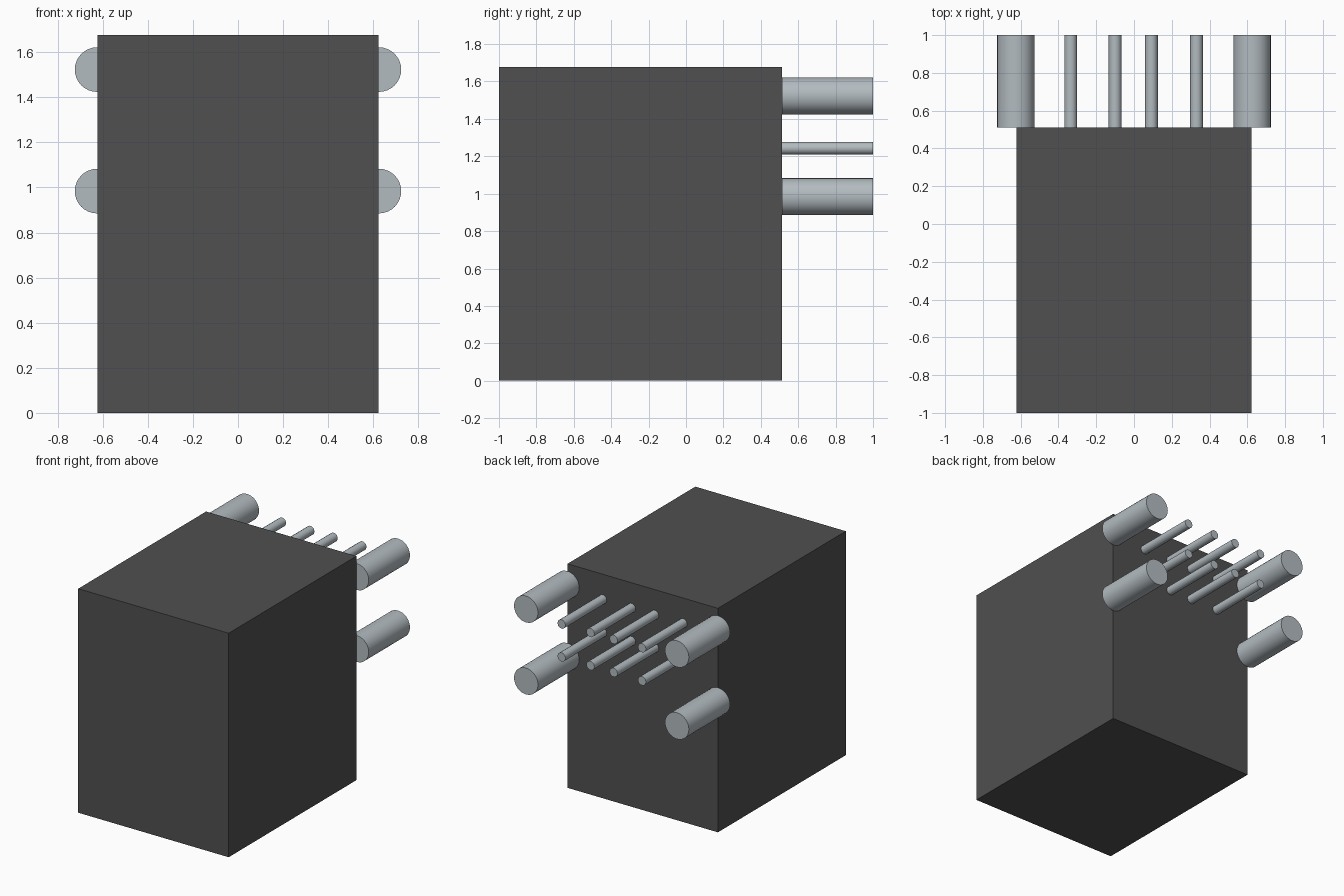
import bpy, bmesh, math
from mathutils import Matrix

cube = bpy.data.objects.get("Cube")
if cube:
    bpy.data.objects.remove(cube, do_unlink=True)

BACK, END = 0.512, 1.0  # back wall of the housing and tip of the pins


def material(name, rgb):
    m = bpy.data.materials.new(name)
    m.use_nodes = True
    m.diffuse_color = (*rgb, 1)
    m.node_tree.nodes["Principled BSDF"].inputs["Base Color"].default_value = (*rgb, 1)
    return m


def add_object(name, bm, mat):
    mesh = bpy.data.meshes.new(name)
    bm.to_mesh(mesh)
    bm.free()
    mesh.materials.append(mat)
    obj = bpy.data.objects.new(name, mesh)
    bpy.context.collection.objects.link(obj)
    return obj


def pin(name, x, z, radius, sides, mat):
    """Round pin running straight back from the housing."""
    bm = bmesh.new()
    place = (Matrix.Translation((x, (BACK + END) / 2, z))
             @ Matrix.Rotation(math.pi / 2, 4, 'X')
             @ Matrix.Rotation(math.pi / 2, 4, 'Z'))
    bmesh.ops.create_cone(bm, cap_ends=True, segments=sides, radius1=radius,
                          radius2=radius, depth=END - BACK, matrix=place)
    obj = add_object(name, bm, mat)
    bpy.ops.object.select_all(action='DESELECT')
    obj.select_set(True)
    bpy.context.view_layer.objects.active = obj
    bpy.ops.object.shade_smooth_by_angle(angle=math.radians(40))


dark = material("dark grey plastic", (0.08, 0.08, 0.08))
metal = material("pale steel", (0.45, 0.50, 0.53))

# Housing block
bm = bmesh.new()
size = (1.246, BACK + 1, 1.677)
bmesh.ops.create_cube(bm, size=1, matrix=Matrix.Translation((0, (BACK - 1) / 2, size[2] / 2))
                      @ Matrix.Diagonal((*size, 1)))
add_object("housing", bm, dark)

# Four thick corner pins, half overlapping the housing sides
for level, z in (("upper", 1.523), ("lower", 0.984)):
    for side, x in (("left", 0.625), ("right", -0.625)):
        pin(f"{level}_{side}_post", x, z, 0.099, 32, metal)

# Two rows of four thin contact pins
for level, z in (("upper", 1.49), ("lower", 1.243)):
    for i, x in enumerate((-0.335, -0.1, 0.092, 0.331), 1):
        pin(f"{level}_contact_pin_{i}", x, z, 0.034, 10, metal)
